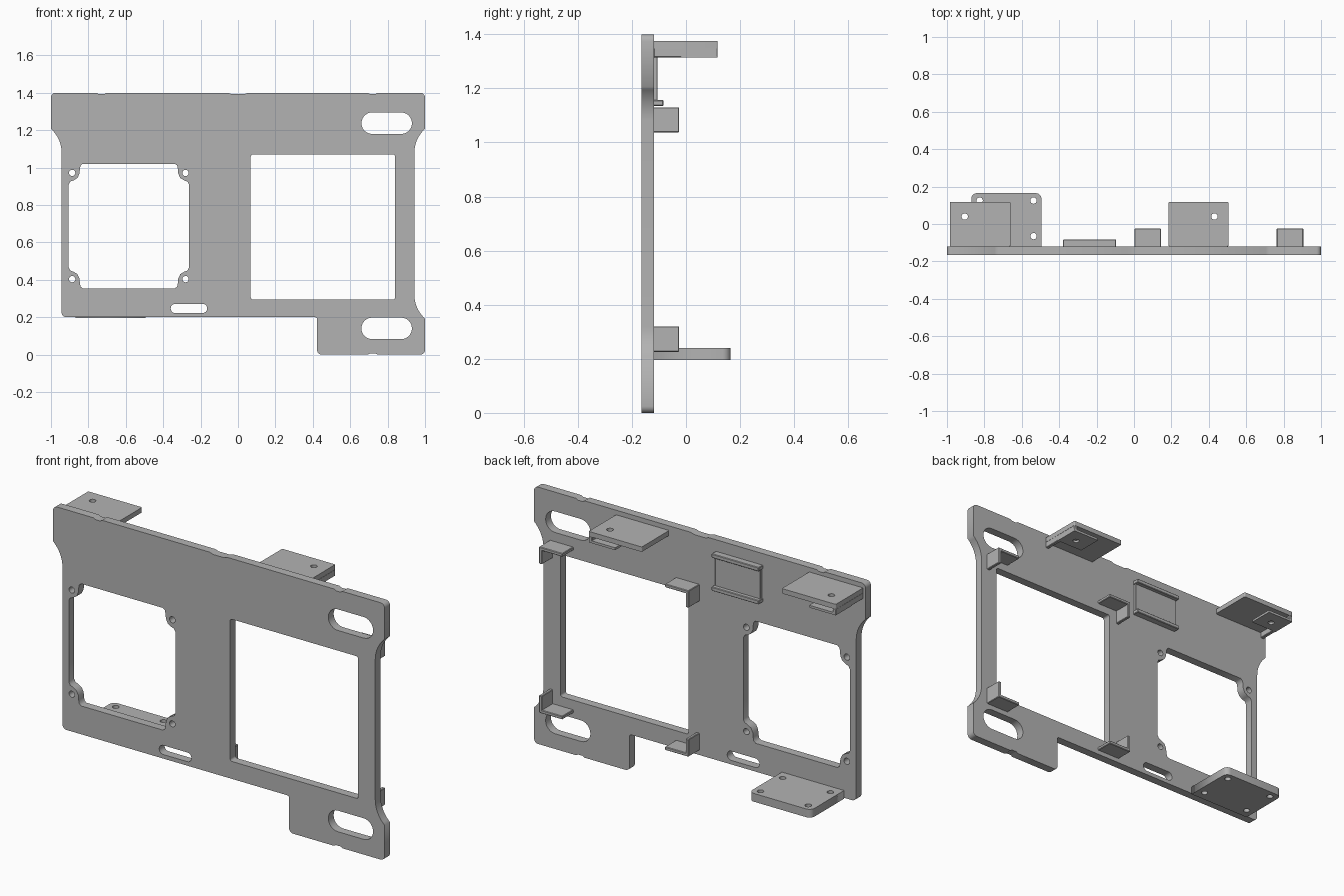
import bpy, bmesh, math
from mathutils import Vector

cube = bpy.data.objects.get("Cube")
if cube:
    bpy.data.objects.remove(cube, do_unlink=True)

grey = bpy.data.materials.new("grey plastic")
grey.use_nodes = True
colour = (0.45, 0.45, 0.45, 1)
grey.diffuse_color = colour
grey.node_tree.nodes["Principled BSDF"].inputs["Base Color"].default_value = colour

FRONT, BACK = -0.165, -0.119   # main plate faces


def rounded(corners, steps=6):
    """Outline from (x, y, radius) corners."""
    out = []
    for i, (x, y, r) in enumerate(corners):
        p = Vector((x, y, 0))
        if r == 0:
            out.append((x, y))
            continue
        before, after = corners[i - 1], corners[(i + 1) % len(corners)]
        u = (Vector((before[0], before[1], 0)) - p).normalized()
        v = (Vector((after[0], after[1], 0)) - p).normalized()
        half = u.angle(v) / 2
        centre = p + (u + v).normalized() * r / math.sin(half)
        t = r / math.tan(half)
        a, b = (p + u * t - centre).normalized(), (p + v * t - centre).normalized()
        for k in range(steps + 1):
            q = centre + a.slerp(b, k / steps) * r
            out.append((q.x, q.y))
    return out


def rect(x0, x1, y0, y1, r):
    return rounded([(x0, y0, r), (x1, y0, r), (x1, y1, r), (x0, y1, r)])


def slot(x0, x1, y0, y1):
    return rect(x0, x1, y0, y1, (y1 - y0) * 0.495)


def hole(x, y, r=0.017, n=16):
    return [(x + r * math.cos(math.tau * k / n), y + r * math.sin(math.tau * k / n))
            for k in range(n)]


def panel(name, loops, low, high, upright=False):
    """Flat panel with holes, lying in xy or standing in xz."""
    curve = bpy.data.curves.new(name, "CURVE")
    curve.dimensions = "2D"
    curve.fill_mode = "BOTH"
    curve.extrude = (high - low) / 2
    for loop in loops:
        spline = curve.splines.new("POLY")
        spline.points.add(len(loop) - 1)
        for point, (x, y) in zip(spline.points, loop):
            point.co = (x, y, 0, 1)
        spline.use_cyclic_u = True
    temp = bpy.data.objects.new(name, curve)
    bpy.context.collection.objects.link(temp)
    mesh = bpy.data.meshes.new_from_object(
        temp.evaluated_get(bpy.context.evaluated_depsgraph_get()))
    bpy.data.objects.remove(temp, do_unlink=True)
    mid = (low + high) / 2
    bm = bmesh.new()
    bm.from_mesh(mesh)
    bmesh.ops.remove_doubles(bm, verts=bm.verts, dist=0.0002)
    for v in bm.verts:
        x, y, z = v.co
        v.co = (x, mid - z, y) if upright else (x, y, mid + z)
    bmesh.ops.recalc_face_normals(bm, faces=bm.faces)
    return finish(name, bm)


def finish(name, bm):
    mesh = bpy.data.meshes.new(name)
    bm.to_mesh(mesh)
    bm.free()
    mesh.materials.append(grey)
    obj = bpy.data.objects.new(name, mesh)
    bpy.context.collection.objects.link(obj)
    return obj


def box(name, x0, x1, y0, y1, z0, z1):
    bm = bmesh.new()
    bmesh.ops.create_cube(bm, size=1)
    for v in bm.verts:
        v.co = ((x0, x1)[v.co.x > 0], (y0, y1)[v.co.y > 0], (z0, z1)[v.co.z > 0])
    obj = finish(name, bm)
    bevel = obj.modifiers.new("soft edges", "BEVEL")
    bevel.width = 0.003
    return obj


def waist(side, z, up):
    """Hollow curve from the narrow waist out to the full width."""
    r, end = 0.17, math.acos(0.113 / 0.17)
    return [(side * (1.113 - r * math.cos(end * k / 8)),
             z + up * r * math.sin(end * k / 8), 0) for k in range(9)]


def notch(x, w, z, depth):
    return [(x - w, z, 0), (x - w * 0.6, z + depth, 0),
            (x + w * 0.6, z + depth, 0), (x + w, z, 0)]


# Main plate outline
outline = [(-0.943, 0.2, 0.025)] + waist(-1, 1.08, 1) + [(-1, 1.4, 0.025)]
outline += notch(-0.73, 0.025, 1.4, -0.007) + notch(0, 0.055, 1.4, -0.007)
outline += notch(0.72, 0.025, 1.4, -0.007) + [(1, 1.4, 0.025)]
outline += waist(1, 1.08, 1)[::-1] + waist(1, 0.32, -1)
outline += [(1, 0, 0.025)] + notch(0.72, 0.025, 0, 0.007)[::-1]
outline += [(0.423, 0, 0.025), (0.423, 0.2, 0.01)]

# Fan opening with a screw lobe left in each corner
cx, cz = -0.5835, 0.6875
lobe = [(0.246, 0.333), (0.258, 0.324), (0.262, 0.305), (0.264, 0.28), (0.275, 0.257),
        (0.296, 0.244), (0.313, 0.238), (0.3215, 0.222)]
fan = []
for sx, sz in ((1, 1), (1, -1), (-1, -1), (-1, 1)):
    fan += [(cx + sx * x, cz + sz * z) for x, z in lobe[::sx * sz]]
screws = [hole(cx + sx * 0.303, cz + sz * 0.284) for sx in (-1, 1) for sz in (-1, 1)]

panel("main_plate", [
    rounded(outline), fan, *screws,
    rect(0.068, 0.84, 0.295, 1.07, 0.012),
    slot(0.66, 0.93, 1.18, 1.295),
    slot(0.66, 0.93, 0.083, 0.198),
    slot(-0.36, -0.165, 0.222, 0.272),
], FRONT, BACK, upright=True)

# Lower shelf with four screw holes
shelf = rounded([(-0.87, BACK, 0), (-0.495, BACK, 0),
                 (-0.495, 0.165, 0.03), (-0.87, 0.165, 0.03)])
panel("lower_shelf", [shelf] + [hole(x, y) for x in (-0.825, -0.537)
                                for y in (-0.065, 0.125)], 0.195, 0.24)

# Upper brackets: top sheet, outer wall and a partial lower flange
TIP = 0.117
for name, outer, inner, hx in (("right", -0.985, -0.66, -0.905), ("left", 0.505, 0.185, 0.43)):
    d = 1 if inner > outer else -1
    panel(name + "_bracket_top", [rect(*sorted((outer, inner)), BACK, TIP, 0.005),
                                  hole(hx, 0.04)], 1.348, 1.375)
    box(name + "_bracket_wall", *sorted((outer, outer + d * 0.02)), BACK, TIP, 1.315, 1.35)
    panel(name + "_bracket_flange",
          [rect(*sorted((outer, outer + d * 0.16)), -0.02, TIP, 0.004), hole(hx, 0.04)],
          1.315, 1.328)

# Card holder: thin pad between two rails
box("holder_pad", -0.375, -0.1, BACK - 0.005, -0.105, 1.15, 1.32)
for name, z in (("holder_lower_rail", 1.135), ("holder_upper_rail", 1.315)):
    box(name, -0.38, -0.095, BACK - 0.005, -0.083, z, z + 0.022)

# Angle guides at the four corners of the screen opening
for side, x0, x1, wall in (("right", 0.003, 0.145, 0.003), ("left", 0.763, 0.905, 0.887)):
    for level, z0, z1, ledge in (("lower", 0.225, 0.32, 0.225), ("upper", 1.037, 1.13, 1.112)):
        name = f"{level}_{side}_guide"
        box(name + "_ledge", x0, x1, BACK - 0.005, -0.025, ledge, ledge + 0.018)
        box(name + "_wall", wall, wall + 0.018, BACK - 0.005, -0.025, z0, z1)
